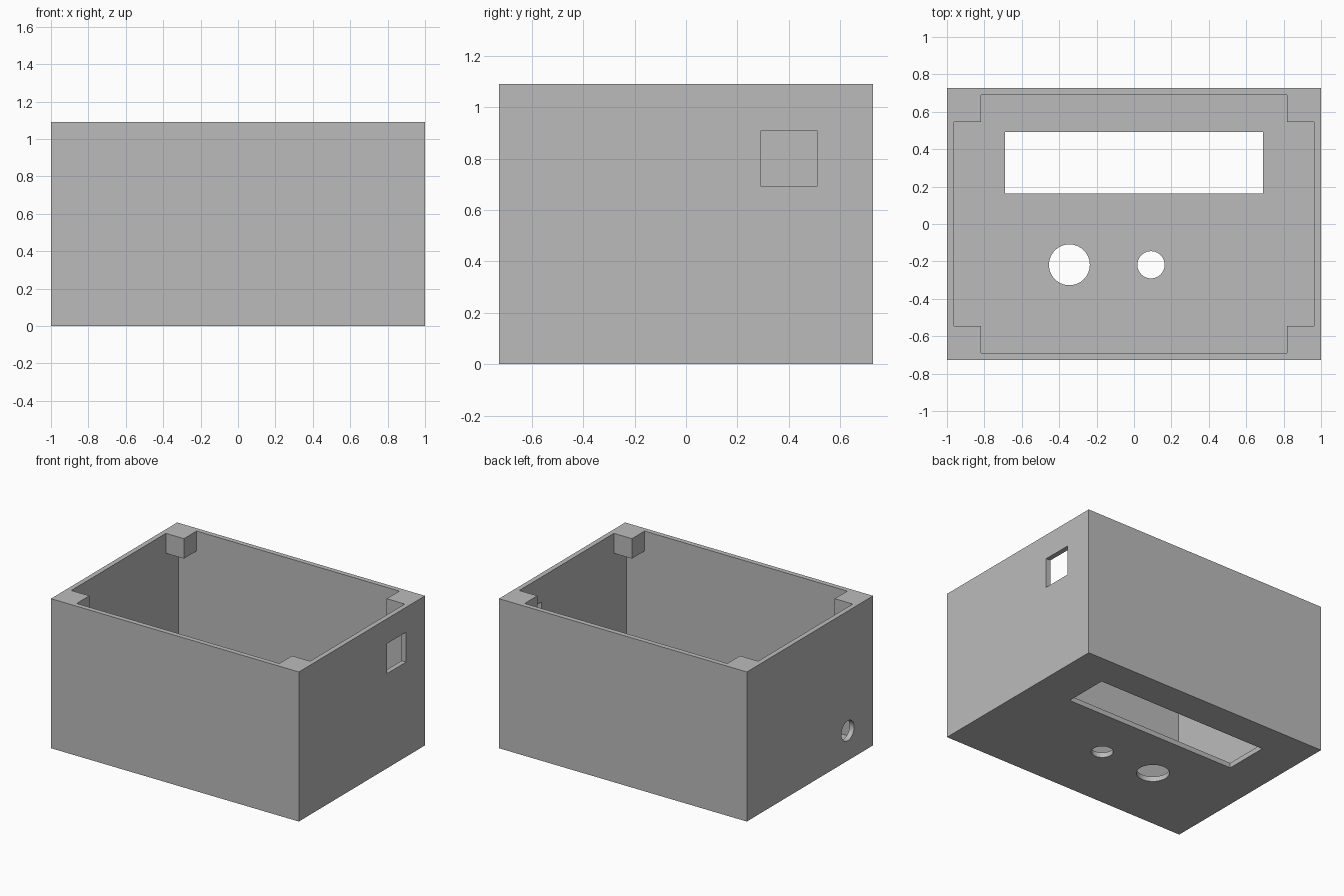
import bpy
import bmesh
from mathutils import Matrix, Vector

if "Cube" in bpy.data.objects:
    bpy.data.objects.remove(bpy.data.objects["Cube"], do_unlink=True)

U = 2 / 110            # one design unit, the case is 110 x 80 x 60
WALL = 2

grey = bpy.data.materials.new("Case Grey")
grey.use_nodes = True
grey.diffuse_color = (0.5, 0.5, 0.5, 1)
grey.node_tree.nodes["Principled BSDF"].inputs["Base Color"].default_value = (0.5, 0.5, 0.5, 1)


def add_object(name, bm):
    mesh = bpy.data.meshes.new(name)
    bm.to_mesh(mesh)
    bm.free()
    mesh.materials.append(grey)
    obj = bpy.data.objects.new(name, mesh)
    bpy.context.collection.objects.link(obj)
    return obj


def box(name, low, high):
    low, high = Vector(low) * U, Vector(high) * U
    bm = bmesh.new()
    bmesh.ops.create_cube(bm, size=1)
    bmesh.ops.scale(bm, vec=high - low, verts=bm.verts)
    bmesh.ops.translate(bm, vec=(low + high) / 2, verts=bm.verts)
    return add_object(name, bm)


def cylinder(name, center, radius, axis="Z"):
    bm = bmesh.new()
    bmesh.ops.create_cone(bm, cap_ends=True, segments=64, radius1=radius * U,
                          radius2=radius * U, depth=WALL * 3 * U)
    turn = Vector((0, 0, 1)).rotation_difference(Vector((axis == "X", 0, axis == "Z")))
    bm.transform(Matrix.Translation(Vector(center) * U) @ turn.to_matrix().to_4x4())
    return add_object(name, bm)


def combine(target, tool, operation):
    mod = target.modifiers.new(tool.name, "BOOLEAN")
    mod.object = tool
    mod.operation = operation
    mod.solver = "EXACT"
    bpy.context.view_layer.objects.active = target
    bpy.ops.object.modifier_apply(modifier=mod.name)
    bpy.data.objects.remove(tool, do_unlink=True)


# Open-topped case
case = box("enclosure_case", (-55, -40, 0), (55, 40, 60))
combine(case, box("cavity", (-53, -38, WALL), (53, 38, 70)), "DIFFERENCE")

# Corner blocks under the rim
for sx in (-1, 1):
    for sy in (-1, 1):
        xs, ys = sorted((sx * 45, sx * 54)), sorted((sy * 30, sy * 39))
        block = box("corner_block", (xs[0], ys[0], 52), (xs[1], ys[1], 60))
        combine(case, block, "UNION")

# Openings in the floor and the side walls
for cutter in (
    box("display_window", (-38, 9, -3), (38, 27, 5)),
    cylinder("large_hole", (-19, -12, 1), 6),
    cylinder("small_hole", (5, -12, 1), 4),
    box("square_port", (50, 16, 38), (60, 28, 50)),
    cylinder("cable_hole", (-54, -24, 12), 4, "X"),
):
    combine(case, cutter, "DIFFERENCE")

# Smooth hole walls, crisp edges
case.select_set(True)
bpy.context.view_layer.objects.active = case
bpy.ops.object.shade_smooth_by_angle(angle=0.5)
